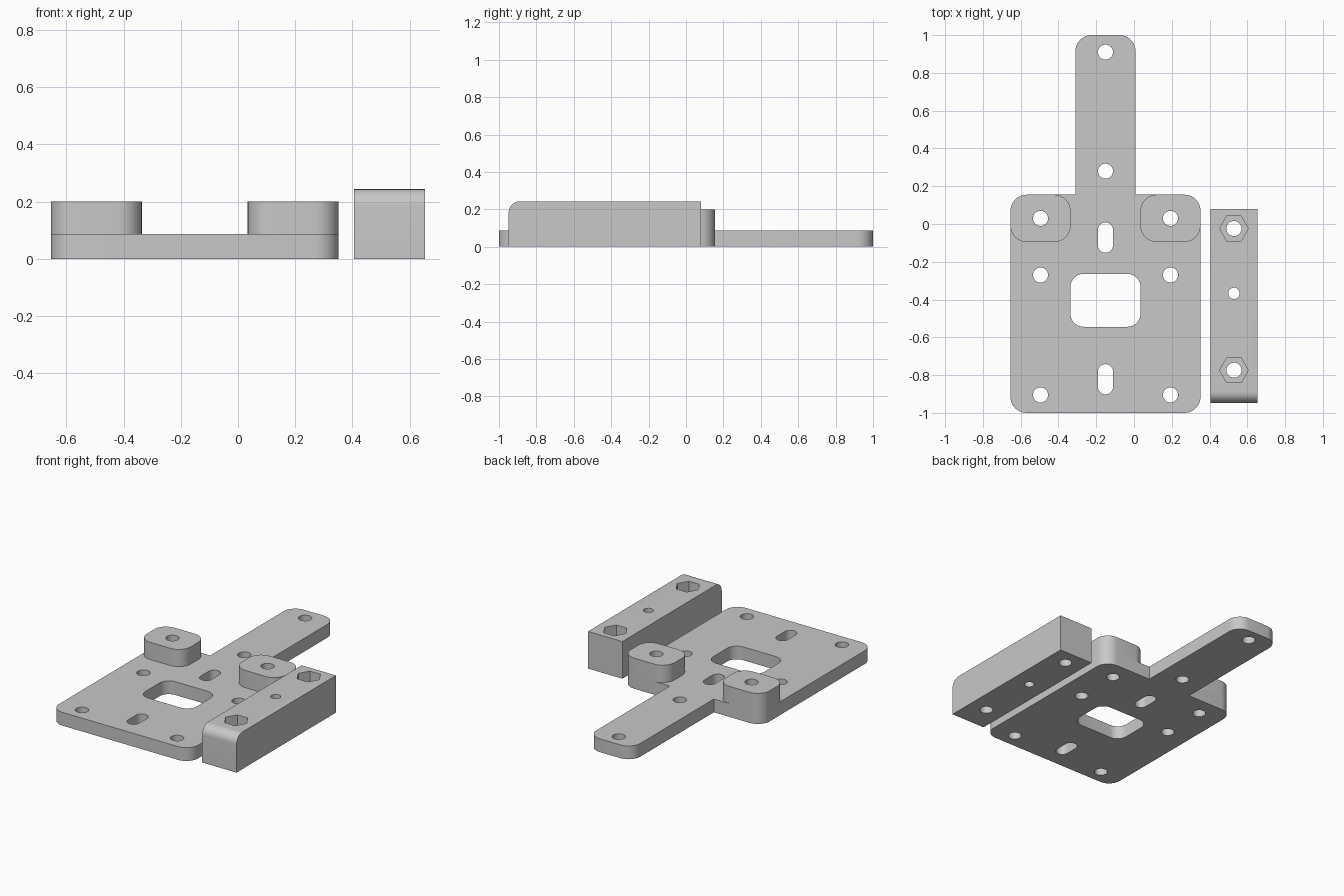
import bpy, bmesh, math
from mathutils import Vector

if "Cube" in bpy.data.objects:
    bpy.data.objects.remove(bpy.data.objects["Cube"])

grey = bpy.data.materials.new("plain_grey")
grey.use_nodes = True
grey.diffuse_color = (0.58, 0.58, 0.58, 1)
grey.node_tree.nodes["Principled BSDF"].inputs["Base Color"].default_value = grey.diffuse_color


def fillet(corners, steps=10):
    """Outline from right-angled corners (x, y, radius)."""
    pts = []
    for i, (x, y, r) in enumerate(corners):
        p = Vector((x, y))
        u = (Vector(corners[i - 1][:2]) - p).normalized()
        v = (Vector(corners[(i + 1) % len(corners)][:2]) - p).normalized()
        centre = p + (u + v) * r
        for k in range(steps + 1 if r else 1):
            t = math.pi / 2 * k / steps
            q = centre - (v * math.cos(t) + u * math.sin(t)) * r
            if not pts or min((q - pts[-1]).length, (q - pts[0]).length) > 1e-4:
                pts.append(q)
    return pts


def box(x0, x1, y0, y1, r):
    return fillet([(x0, y0, r), (x1, y0, r), (x1, y1, r), (x0, y1, r)])


def ring(x, y, r, n=32):
    return [Vector((x + r * math.cos(math.tau * k / n), y + r * math.sin(math.tau * k / n)))
            for k in range(n)]


def prism(name, outlines, lo, hi, along_x=False):
    """Extrude closed outlines upward, or along x for a side profile."""
    bm = bmesh.new()
    for pts in outlines:
        make = lambda p, h: (h, p.x, p.y) if along_x else (p.x, p.y, h)
        low = [bm.verts.new(make(p, lo)) for p in pts]
        top = [bm.verts.new(make(p, hi)) for p in pts]
        bm.faces.new(low[::-1])
        bm.faces.new(top)
        for i in range(len(pts)):
            bm.faces.new((low[i - 1], low[i], top[i], top[i - 1]))
    bmesh.ops.recalc_face_normals(bm, faces=bm.faces)
    mesh = bpy.data.meshes.new(name)
    bm.to_mesh(mesh)
    bm.free()
    mesh.materials.append(grey)
    obj = bpy.data.objects.new(name, mesh)
    bpy.context.collection.objects.link(obj)
    return obj


def cut(obj, outlines, lo, hi):
    cutter = prism("cutter", outlines, lo, hi)
    cutter.hide_render = True
    mod = obj.modifiers.new("holes", "BOOLEAN")
    mod.operation, mod.solver, mod.object = "DIFFERENCE", "EXACT", cutter
    bpy.context.view_layer.objects.active = obj
    bpy.ops.object.modifier_apply(modifier=mod.name)
    bpy.data.objects.remove(cutter)


def smooth(obj):
    bpy.ops.object.select_all(action="DESELECT")
    obj.select_set(True)
    bpy.context.view_layer.objects.active = obj
    bpy.ops.object.shade_smooth_by_angle(angle=math.radians(30))


MID, HALF, ARM, R = -0.151, 0.503, 0.159, 0.085
BACK, THICK, BORE = 0.155, 0.087, 0.04
HOLE_X = 0.344

# Base plate with its narrow rear arm
plate = prism("base_plate", [fillet([
    (MID - HALF, -1, R), (MID + HALF, -1, R), (MID + HALF, BACK, R), (MID + ARM, BACK, 0),
    (MID + ARM, 1, R), (MID - ARM, 1, R), (MID - ARM, BACK, 0), (MID - HALF, BACK, R)])], 0, THICK)
holes = [ring(MID + s * HOLE_X, y, BORE) for s in (-1, 1) for y in (0.03, -0.27, -0.905)]
holes += [ring(MID, y, BORE) for y in (0.28, 0.91)]
holes += [box(MID - BORE, MID + BORE, y - 0.08, y + 0.08, BORE) for y in (-0.072, -0.822)]
holes.append(box(MID - 0.185, MID + 0.185, -0.544, -0.264, 0.068))
cut(plate, holes, -0.1, 0.3)
smooth(plate)

# Raised mounting pads on the two rear corners
for side, s in (("right", -1), ("left", 1)):
    x = MID + s * HOLE_X
    pad = prism(side + "_mounting_pad", [box(x - 0.159, x + 0.159, -0.095, BACK, R)], THICK, 0.2)
    cut(pad, [ring(x, 0.03, BORE)], 0, 0.3)
    smooth(pad)

# Separate clamp bar with a rounded front top edge and hexagonal nut pockets
BAR_X, TOP = 0.529, 0.243
bar = prism("clamp_bar", [fillet([(-0.948, 0, 0), (0.08, 0, 0), (0.08, TOP, 0), (-0.948, TOP, 0.06)])],
            BAR_X - 0.124, BAR_X + 0.124, along_x=True)
cut(bar, [ring(BAR_X, -0.367, 0.03)] + [ring(BAR_X, y, BORE) for y in (-0.024, -0.774)], -0.1, 0.4)
cut(bar, [ring(BAR_X, y, 0.076, 6) for y in (-0.024, -0.774)], 0.14, 0.4)
smooth(bar)
